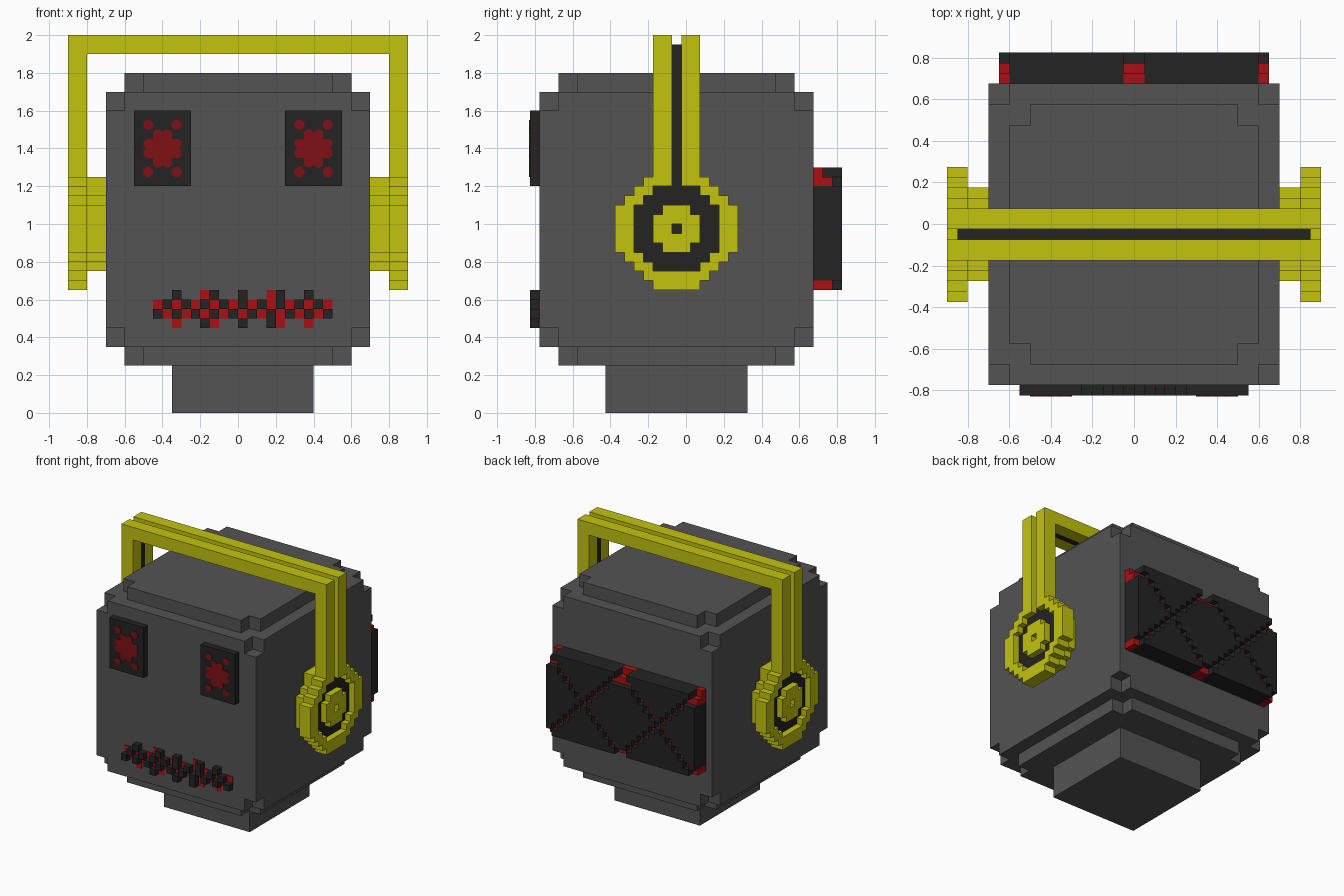
import bpy, bmesh, math

cube = bpy.data.objects.get("Cube")
if cube:
    bpy.data.objects.remove(cube, do_unlink=True)

U = 0.05      # size of one block
CY = -0.05    # depth centre of the head


def material(name, srgb):
    lin = [((c / 255 + 0.055) / 1.055) ** 2.4 for c in srgb] + [1.0]
    m = bpy.data.materials.new(name)
    m.use_nodes = True
    m.diffuse_color = lin
    m.node_tree.nodes["Principled BSDF"].inputs["Base Color"].default_value = lin
    return m


GREY = material("grey", (83, 83, 83))
BLACK = material("black", (35, 35, 35))
YELLOW = material("yellow", (196, 196, 15))
RED = material("red", (170, 16, 18))
DARK_RED = material("dark_red", (128, 16, 20))


def finish(name, bm, mat):
    bmesh.ops.recalc_face_normals(bm, faces=bm.faces)
    me = bpy.data.meshes.new(name)
    bm.to_mesh(me)
    bm.free()
    me.materials.append(mat)
    ob = bpy.data.objects.new(name, me)
    bpy.context.collection.objects.link(ob)
    return ob


def add_box(bm, x, y, z):
    v = bmesh.ops.create_cube(bm, size=1)["verts"]
    for p in v:
        p.co = [(a + b) / 2 + c * abs(b - a) for (a, b), c in zip((x, y, z), p.co)]


def boxes(name, mat, items):
    bm = bmesh.new()
    for it in items:
        add_box(bm, *it)
    return finish(name, bm, mat)


def add_prism(bm, pts, vec):
    """Extrude a closed outline of 3D points along vec."""
    f = bm.faces.new([bm.verts.new(p) for p in pts])
    new = bmesh.ops.extrude_face_region(bm, geom=[f], use_keep_orig=True)["geom"]
    bmesh.ops.translate(bm, vec=vec, verts=[g for g in new if isinstance(g, bmesh.types.BMVert)])


def runs(mask):
    """Join (column, row) cells into horizontal strips: first, last + 1, row."""
    out = []
    for c, r in sorted(mask, key=lambda k: (k[1], k[0])):
        if out and out[-1][2] == r and out[-1][1] == c:
            out[-1][1] = c + 1
        else:
            out.append([c, c + 1, r])
    return out


def back_cells(mask, x0, z0, y):
    """Strips lying in the front/back plane."""
    return [((x0 + a * U, x0 + b * U), y, (z0 + r * U, z0 + (r + 1) * U)) for a, b, r in runs(mask)]


def side_cells(mask, x):
    """Strips lying in the side plane, centred on the ear."""
    return [(x, (CY + (a - .5) * U, CY + (b - .5) * U), (.975 + (r - .5) * U, .975 + (r + .5) * U))
            for a, b, r in runs(mask)]


# Head: a block with stepped, corner-notched layers above and below
def plus_outline(hx, hy, z, n=0.1):
    q = [(hx, hy - n), (hx - n, hy - n), (hx - n, hy)]
    pts = q + [(-x, y) for x, y in q[::-1]]
    pts += [(-x, -y) for x, y in pts]
    return [(x, y + CY, z) for x, y in pts]


bm = bmesh.new()
add_box(bm, (-.7, .7), (-.775, .675), (.45, 1.6))
for hx, hy, z0 in ((.7, .725, 1.6), (.7, .725, .35), (.6, .625, 1.7), (.6, .625, .25)):
    add_prism(bm, plus_outline(hx, hy, z0), (0, 0, .1))
finish("head", bm, GREY)
boxes("neck", GREY, [((-.35, .4), (-.425, .325), (0, .25))])


# Headband: two rails with a sunken strip between them
def band(name, mat, spans, outer, top):
    bm = bmesh.new()
    for y0, y1 in spans:
        pts = [(-outer, 1.2), (-outer, top), (outer, top), (outer, 1.2),
               (.8, 1.2), (.8, 1.9), (-.8, 1.9), (-.8, 1.2)]
        add_prism(bm, [(x, y0, z) for x, z in pts], (0, y1 - y0, 0))
    finish(name, bm, mat)


band("headband_rails", YELLOW, [(-.175, -.075), (-.025, .075)], .9, 2.0)
band("headband_strip", BLACK, [(-.075, -.025)], .85, 1.95)


# Ear cups: stepped discs given by the half width of each row from the middle out
def disc(halves):
    return {(c, s * r) for r, h in enumerate(halves) for s in (-1, 1) for c in range(-h, h + 1)}


outer = disc([6, 6, 6, 5, 4, 3, 2])
inner = disc([4, 4, 4, 3, 2])
hub = disc([2, 2, 1])
slot = {(0, 5), (0, 6)}
for side, s in (("left", 1), ("right", -1)):
    def span(a, b):
        return tuple(sorted((s * a, s * b)))
    neck_row = {(c, 5) for c in range(-2, 3)}
    boxes(side + "_ear_pad", YELLOW, side_cells(inner | neck_row, span(.7, .8)))
    boxes(side + "_ear_ring", YELLOW, side_cells(outer - inner - slot, span(.8, .9)))
    boxes(side + "_ear_disc", BLACK, side_cells(inner, span(.8, .85)))
    boxes(side + "_ear_hub", YELLOW, side_cells(hub - {(0, 0)}, span(.85, .9)))

# Eyes: dark plates with a red blossom and four dots
spots = [(a, b) for a in (-1.5, 1.5) for b in (-2.5, -.5, .5, 2.5)]
spots += [(a, b) for a in (-.5, .5) for b in (-1.5, 1.5)]
for side, cx in (("left", .4), ("right", -.4)):
    boxes(side + "_eye_plate", BLACK, [((cx - .15, cx + .15), (-.825, -.775), (1.2, 1.6))])
    bm = bmesh.new()
    for a, b in spots:
        ring = [math.radians(22.5 + 45 * i) for i in range(8)]
        add_prism(bm, [(cx + a * U + .028 * math.cos(t), -.824, 1.4 + b * U + .028 * math.sin(t))
                       for t in ring], (0, -.006, 0))
    add_box(bm, (cx - .05, cx + .05), (-.83, -.824), (1.32, 1.48))
    add_box(bm, (cx - .08, cx + .08), (-.83, -.824), (1.35, 1.45))
    finish(side + "_eye_glow", bm, DARK_RED)

# Mouth: checkered stitches, raised black blocks over flush red ones
black = {(c, r) for c in range(19) for r in (1, 2) if (c + r) % 2 == 1}
red = {(c, r) for c in range(19) for r in (1, 2)}
black = {(c, 3 - r) for c, r in black}
black = {(c, r) for c in range(19) for r in (1, 2) if (c % 2 == 0) == (r == 1)}
red -= black
black |= {(c, 3) for c in (2, 6, 9, 13, 16)} | {(c, 0) for c in (5, 9, 12)}
red |= {(c, 3) for c in (5, 12)} | {(c, 0) for c in (2, 6, 13, 16)}
boxes("mouth_stitches", BLACK, back_cells(black, -.45, .45, (-.825, -.775)))
boxes("mouth_glow", RED, back_cells(red, -.45, .45, (-.78, -.775)))

# Back panel: two crosses of red sunk into a black slab
cells = {(c, r) for c in range(26) for r in range(13)}
cross = {(c, r) for c, r in cells if c % 13 in (r, 12 - r)}
ends = {(c, 12) for c in (0, 12, 13, 25)}
cross |= {(c, 11) for c, _ in ends}
boxes("back_panel", BLACK, back_cells(cells - cross, -.65, .65, (.675, .825)))
boxes("back_crosses", RED, back_cells(cross - ends, -.65, .65, (.675, .775))
      + back_cells(ends, -.65, .65, (.675, .725)))
